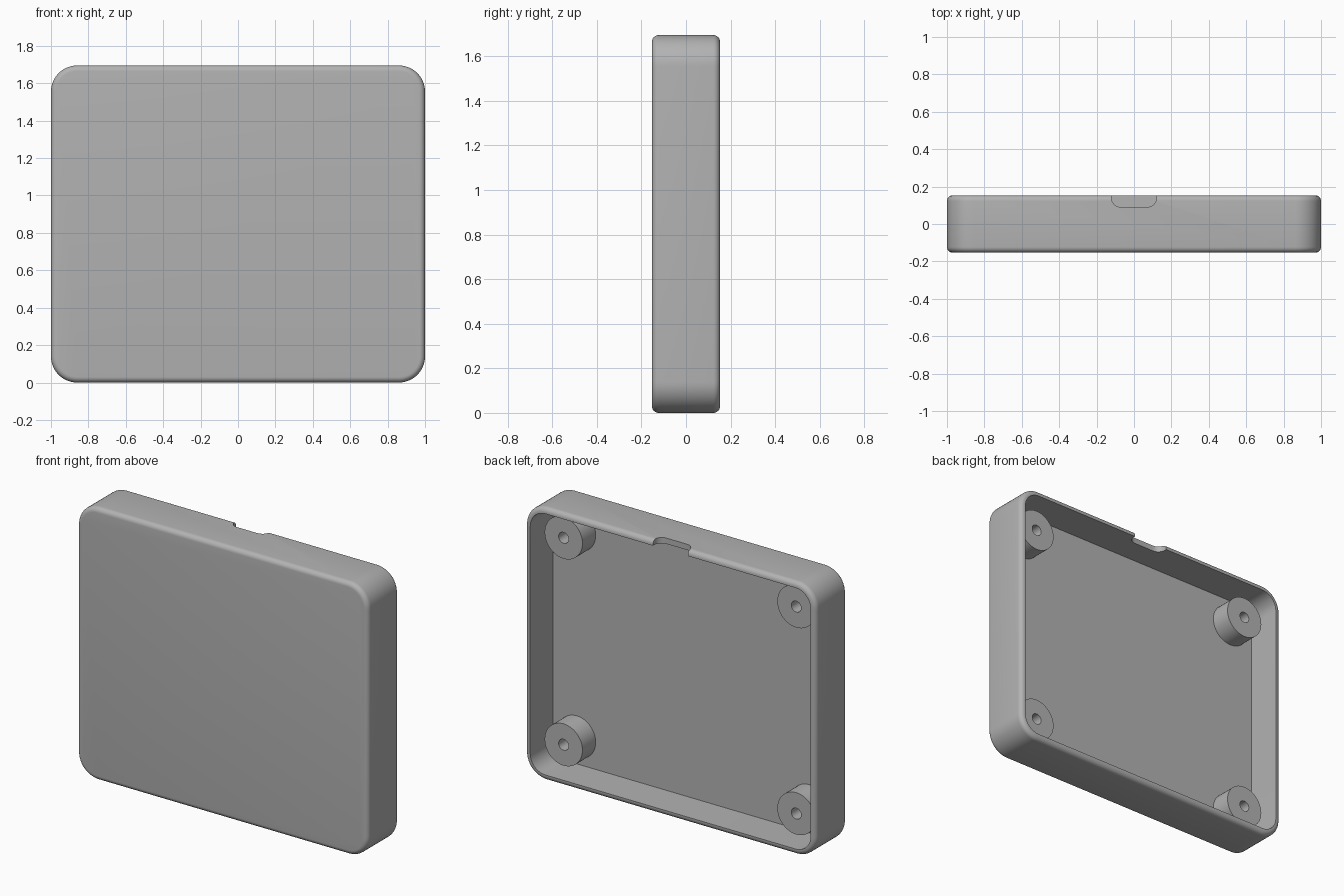
import bpy, bmesh, math

if "Cube" in bpy.data.objects:
    bpy.data.objects.remove(bpy.data.objects["Cube"])

HALF_W, HEIGHT = 1.0, 1.695
MID = HEIGHT / 2
FRONT, BACK, FLOOR = -0.153, 0.153, -0.07
CORNER, FILLET, WALL = 0.14, 0.03, 0.036

grey = bpy.data.materials.new("grey plastic")
grey.use_nodes = True
colour = (0.45, 0.45, 0.45, 1)
grey.diffuse_color = colour
grey.node_tree.nodes["Principled BSDF"].inputs["Base Color"].default_value = colour


def rounded_rect(half_x, half_z, radius, steps=12):
    """Points of a rounded rectangle around the origin."""
    points = []
    for quarter, (sx, sz) in enumerate([(1, 1), (-1, 1), (-1, -1), (1, -1)]):
        for i in range(steps + 1):
            a = (quarter + i / steps) * math.pi / 2
            points.append((sx * (half_x - radius) + radius * math.cos(a),
                           sz * (half_z - radius) + radius * math.sin(a)))
    return points


def loft(name, rings, closed=False):
    """Skin a list of equal rings; cap the ends or join them."""
    bm = bmesh.new()
    loops = [[bm.verts.new(p) for p in ring] for ring in rings]
    pairs = list(zip(loops, loops[1:]))
    if closed:
        pairs.append((loops[-1], loops[0]))
    else:
        bm.faces.new(loops[0])
        bm.faces.new(loops[-1])
    for a, b in pairs:
        for i in range(len(a)):
            j = (i + 1) % len(a)
            bm.faces.new((a[i], a[j], b[j], b[i]))
    bmesh.ops.recalc_face_normals(bm, faces=bm.faces)
    mesh = bpy.data.meshes.new(name)
    bm.to_mesh(mesh)
    bm.free()
    mesh.materials.append(grey)
    obj = bpy.data.objects.new(name, mesh)
    bpy.context.collection.objects.link(obj)
    return obj


def smooth(obj):
    bpy.ops.object.select_all(action='DESELECT')
    obj.select_set(True)
    bpy.context.view_layer.objects.active = obj
    bpy.ops.object.shade_smooth_by_angle(angle=math.radians(35))


# Section of the tray as (inset, y): front fillet, rim fillet, inner wall
arc = [i / 6 * math.pi / 2 for i in range(7)]
section = [(FILLET * (1 - math.sin(a)), FRONT + FILLET * (1 - math.cos(a))) for a in arc]
section += [(FILLET * (1 - math.cos(a)), BACK - FILLET * (1 - math.sin(a))) for a in arc]
section += [(WALL, BACK), (WALL, FLOOR)]
tray = loft("tray", [[(x, y, MID + z) for x, z in
                      rounded_rect(HALF_W - d, MID - d, CORNER - d)] for d, y in section])

# Finger notch through the top wall
outline = rounded_rect(0.12, 0.1, 0.05, 8)
cutter = loft("notch_cutter", [[(x, 0.19 + y, z) for x, y in outline]
                               for z in (HEIGHT - 0.1, HEIGHT + 0.1)])
cutter.hide_render = True
cut = tray.modifiers.new("notch", 'BOOLEAN')
cut.object, cut.operation, cut.solver = cutter, 'DIFFERENCE', 'EXACT'
bpy.context.view_layer.objects.active = tray
bpy.ops.object.modifier_apply(modifier="notch")
bpy.data.objects.remove(cutter)
smooth(tray)

# Four screw posts with blind holes
SIDES = 48
post_section = [(0.13, FLOOR - 0.01), (0.13, 0.06), (0.034, 0.06), (0.034, FLOOR + 0.005),
                (0.001, FLOOR + 0.005)]
for side, sx in (("left", 1), ("right", -1)):
    for level, sz in (("upper", 1), ("lower", -1)):
        rings = [[(sx * 0.8 + r * math.cos(k * math.tau / SIDES), y,
                   MID + sz * 0.643 + r * math.sin(k * math.tau / SIDES))
                  for k in range(SIDES)] for r, y in post_section]
        smooth(loft(f"{level}_{side}_screw_post", rings))
